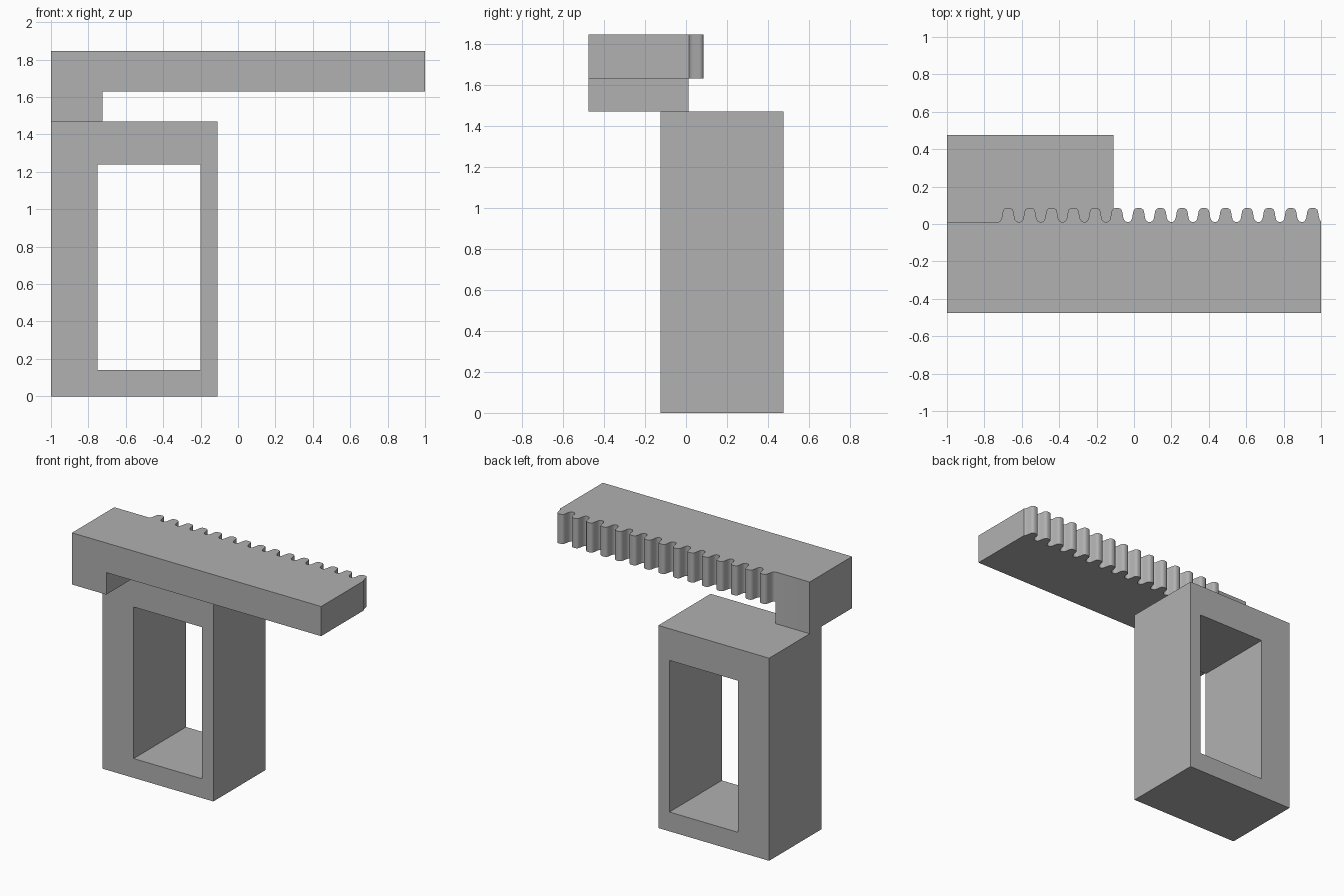
import bpy, bmesh, math
from mathutils import Vector

cube = bpy.data.objects.get("Cube")
if cube:
    bpy.data.objects.remove(cube, do_unlink=True)

# Single material
grey = bpy.data.materials.new("plain grey")
grey.use_nodes = True
colour = (0.44, 0.44, 0.44, 1)
grey.diffuse_color = colour
grey.node_tree.nodes["Principled BSDF"].inputs["Base Color"].default_value = colour


def finish(name, bm):
    bmesh.ops.recalc_face_normals(bm, faces=bm.faces)
    mesh = bpy.data.meshes.new(name)
    bm.to_mesh(mesh)
    bm.free()
    mesh.materials.append(grey)
    obj = bpy.data.objects.new(name, mesh)
    bpy.context.collection.objects.link(obj)
    return obj


def extrude_profile(points, move):
    bm = bmesh.new()
    face = bm.faces.new([bm.verts.new(p) for p in points])
    ext = bmesh.ops.extrude_face_region(bm, geom=[face], use_keep_orig=True)
    verts = [g for g in ext["geom"] if isinstance(g, bmesh.types.BMVert)]
    bmesh.ops.translate(bm, verts=verts, vec=move)
    return bm


def front_rect(x0, x1, z0, z1, y):
    return [(x0, y, z0), (x1, y, z0), (x1, y, z1), (x0, y, z1)]


# Hollow upright frame
frame = finish("upright_frame", extrude_profile(
    front_rect(-1, -0.11, 0, 1.47, -0.125), (0, 0.6, 0)))
cutter = finish("window_cutter", extrude_profile(
    front_rect(-0.75, -0.2, 0.14, 1.24, -0.3), (0, 1, 0)))
cutter.hide_render = True
cutter.hide_viewport = True
cut = frame.modifiers.new("window", 'BOOLEAN')
cut.operation = 'DIFFERENCE'
cut.solver = 'EXACT'
cut.object = cutter
bpy.context.view_layer.objects.active = frame
frame.select_set(True)
bpy.ops.object.modifier_apply(modifier=cut.name)
bpy.data.objects.remove(cutter, do_unlink=True)
frame.select_set(False)

# Toothed bar: rounded teeth along the back edge
half = [(-0.046, 0.013), (-0.038, 0.022), (-0.034, 0.035), (-0.029, 0.064),
        (-0.025, 0.076), (-0.017, 0.083), (-0.008, 0.085)]
tooth = [(-0.056, 0.01)] + half + [(-x, y) for x, y in reversed(half)]
bottom, top, back, front, foot_x = 1.63, 1.845, 0.01, -0.475, -0.725
count, first, pitch = 15, -0.673, 0.1163
edge = [(-1, back)]
for i in range(count):
    edge += [(first + i * pitch + x, y) for x, y in tooth]
edge = [p for p in edge if p[0] < 0.995] + [(1, 0.014)]
outline = [(1, front), (-1, front)] + edge
bm = extrude_profile([(x, y, bottom) for x, y in outline], (0, 0, top - bottom))

# Foot drops from the end of the bar onto the frame
bmesh.ops.bisect_plane(bm, geom=bm.verts[:] + bm.edges[:] + bm.faces[:],
                       plane_co=(foot_x, 0, 0), plane_no=(1, 0, 0))
bm.normal_update()
foot = [f for f in bm.faces if abs(f.normal.z) > 0.9
        and f.calc_center_median().z < bottom + 0.01
        and max(v.co.x for v in f.verts) < foot_x + 0.001]
ext = bmesh.ops.extrude_face_region(bm, geom=foot)
bmesh.ops.translate(bm, vec=Vector((0, 0, 1.47 - bottom)),
                    verts=[g for g in ext["geom"] if isinstance(g, bmesh.types.BMVert)])
rack = finish("toothed_bar", bm)
bpy.context.view_layer.objects.active = rack
rack.select_set(True)
bpy.ops.object.shade_smooth_by_angle(angle=math.radians(40))
